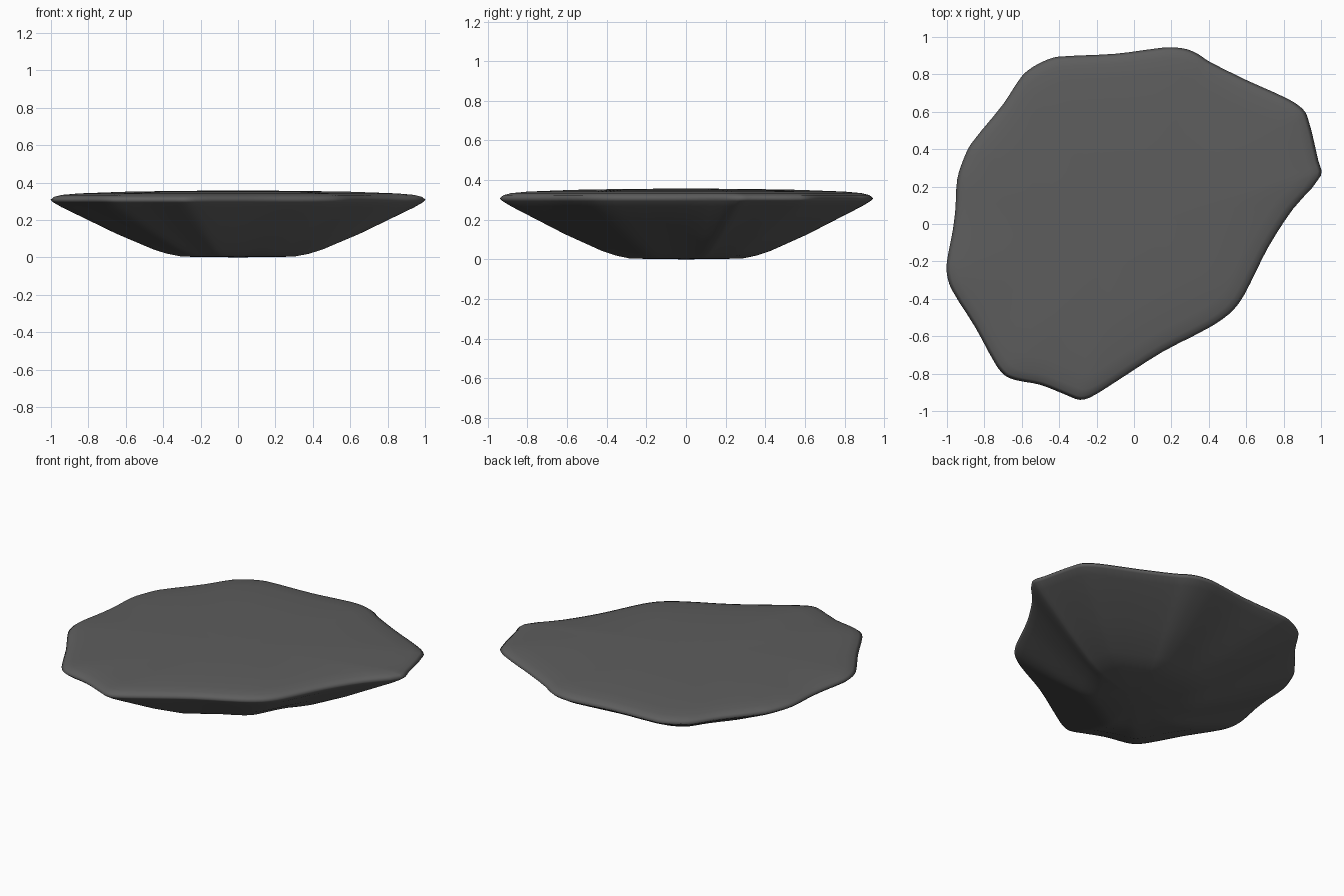
import bpy, bmesh
from mathutils import Vector

cube = bpy.data.objects.get("Cube")
if cube:
    bpy.data.objects.remove(cube, do_unlink=True)

# Worn, uneven rim outline, counter-clockwise from the left tip
OUTLINE = [Vector(p) for p in (
    (1, .26), (.985, .34), (.925, .58), (.885, .63), (.8, .68), (.6, .77),
    (.4, .87), (.34, .91), (.28, .935), (.2, .945), (.13, .94), (-.1, .91),
    (-.4, .895), (-.46, .88), (-.54, .84), (-.6, .79), (-.7, .64),
    (-.87, .43), (-.91, .35), (-.945, .24), (-.955, .08), (-.97, -.04),
    (-1, -.2), (-1, -.27), (-.975, -.35), (-.85, -.55), (-.74, -.75),
    (-.69, -.81), (-.63, -.835), (-.5, -.86), (-.36, -.915), (-.29, -.94),
    (-.23, -.925), (-.1, -.845), (.15, -.685), (.4, -.555), (.51, -.48),
    (.57, -.41), (.62, -.32), (.72, -.12), (.85, .08))]

# Cross-section from the domed top to the flat underside: (scale, height)
PROFILE = [(.3, .356), (.6, .351), (.85, .342), (.94, .334), (.98, .324),
           (1, .308), (.985, .294), (.94, .268), (.8, .2), (.65, .127),
           (.45, .042), (.38, .02), (.3, .004)]
TOP, BOTTOM = .357, 0


def smooth_loop(points, steps):
    """Rounded closed curve through the points."""
    loop = []
    n = len(points)
    for i in range(n):
        a, b, c, d = (points[(i + k) % n] for k in (-1, 0, 1, 2))
        # Tangents scaled by local spacing so tight corners do not overshoot
        span = (c - b).length
        tan_b = (c - a).normalized() * span
        tan_c = (d - b).normalized() * span
        for s in range(steps):
            t = s / steps
            h = t * t * (3 - 2 * t)
            loop.append(b * (1 - h) + c * h + tan_b * t * (1 - t) ** 2
                        - tan_c * t * t * (1 - t))
    return loop


def make_material(name, value):
    mat = bpy.data.materials.new(name)
    mat.use_nodes = True
    colour = (value, value, value, 1)
    mat.diffuse_color = colour
    shader = mat.node_tree.nodes["Principled BSDF"]
    shader.inputs["Base Color"].default_value = colour
    return mat


# Loft the outline through the cross-section
bm = bmesh.new()
outline = smooth_loop(OUTLINE, 3)
rings = [[bm.verts.new((p.x * k, p.y * k, z)) for p in outline]
         for k, z in PROFILE]
top = bm.verts.new((0, 0, TOP))
bottom = bm.verts.new((0, 0, BOTTOM))
n = len(outline)
for i in range(n):
    j = (i + 1) % n
    bm.faces.new((top, rings[0][i], rings[0][j]))
    bm.faces.new((bottom, rings[-1][j], rings[-1][i]))
    for upper, lower in zip(rings, rings[1:]):
        bm.faces.new((upper[i], lower[i], lower[j], upper[j]))
bmesh.ops.recalc_face_normals(bm, faces=bm.faces)
for face in bm.faces:
    face.smooth = True

mesh = bpy.data.meshes.new("flat_stone")
bm.to_mesh(mesh)
bm.free()
mesh.materials.append(make_material("dark grey stone", .11))
stone = bpy.data.objects.new("flat_stone", mesh)
bpy.context.collection.objects.link(stone)
